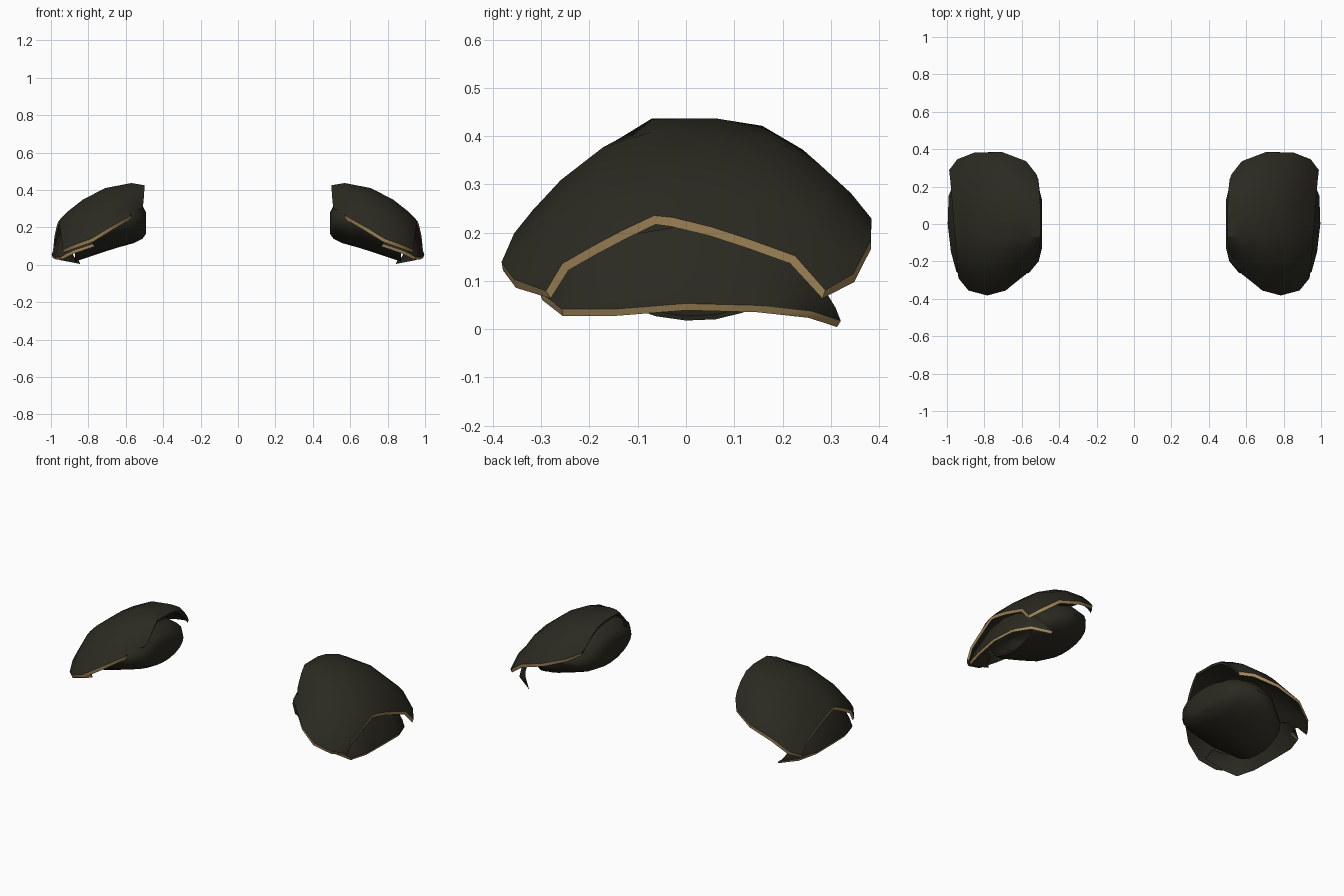
import bpy
import bmesh
import math
from mathutils import Vector

cube = bpy.data.objects.get("Cube")
if cube:
    bpy.data.objects.remove(cube, do_unlink=True)


def material(name, rgb):
    m = bpy.data.materials.new(name)
    m.use_nodes = True
    m.diffuse_color = (*rgb, 1)
    bsdf = m.node_tree.nodes["Principled BSDF"]
    bsdf.inputs["Base Color"].default_value = (*rgb, 1)
    bsdf.inputs["Roughness"].default_value = 0.7
    return m


DARK = material("dark olive metal", (0.024, 0.023, 0.015))
GOLD = material("dull gold trim", (0.36, 0.24, 0.10))
PIVOT = Vector((0.7, 0, 0.12))


def plate(name, rows, thickness, chamfer, gold_rim, closed=False):
    """Loft rows of points into a thick plate, mirrored to the other shoulder.
    gold_rim(row_a, row_b) tells which rim edges get a gold chamfer."""
    bm = bmesh.new()
    grid = [[bm.verts.new(p) for p in row] for row in rows]
    row_of = {v: r for r, row in enumerate(grid) for v in row}
    for a, b in zip(grid, grid[1:]):
        n = len(a)
        for i in range(n if closed else n - 1):
            j = (i + 1) % n
            bm.faces.new((a[i], a[j], b[j], b[i]))
    if closed:
        bm.faces.new(grid[-1])
    bm.normal_update()
    # Make the outside face away from the shoulder
    facing = sum(f.normal.dot(f.calc_center_median() - PIVOT) * f.calc_area()
                 for f in bm.faces)
    if facing < 0:
        bmesh.ops.reverse_faces(bm, faces=bm.faces[:])
    bm.normal_update()

    # Rim edges, and the direction in which the plate ends at each rim vertex
    outside = bm.faces[:]
    rim = []
    ends = {v: Vector() for v in row_of}
    for e in bm.edges:
        if e.is_boundary:
            loop = e.link_loops[0]
            a, b = loop.vert, loop.link_loop_next.vert
            gold = gold_rim(row_of[a], row_of[b])
            rim.append((a, b, gold))
            if gold:
                out = (b.co - a.co).normalized().cross(loop.face.normal)
                ends[a] += out
                ends[b] += out

    # Inside surface and rim; the outside stops short to leave the chamfer
    inner = {}
    for v, out in ends.items():
        inner[v] = bm.verts.new(v.co - v.normal * thickness)
        if out.length > 0:
            v.co -= out.normalized() * chamfer
    for f in outside:
        bm.faces.new([inner[v] for v in reversed(f.verts)])
    for a, b, gold in rim:
        bm.faces.new((b, a, inner[a], inner[b])).material_index = int(gold)

    me = bpy.data.meshes.new(name)
    bm.to_mesh(me)
    bm.free()
    me.materials.append(DARK)
    me.materials.append(GOLD)
    ob = bpy.data.objects.new(name, me)
    bpy.context.collection.objects.link(ob)
    bpy.ops.object.select_all(action="DESELECT")
    ob.select_set(True)
    bpy.context.view_layer.objects.active = ob
    bpy.ops.object.shade_smooth_by_angle(angle=math.radians(35))
    mirror = ob.modifiers.new("other_shoulder", "MIRROR")
    mirror.use_mirror_merge = False


# Upper plate: crown (x, z), front edge, back edge, fullness front and back
stations = [
    ((.50, .425), (.512, -.165, .285), (.515, .268, .285), 1.2, 2.2),
    ((.57, .437), (.57, -.27, .25), (.57, .34, .262), 1.4, 2.3),
    ((.71, .410), (.68, -.362, .19), (.70, .392, .22), 1.8, 2.4),
    ((.83, .348), (.78, -.39, .13), (.85, .392, .175), 1.9, 2.3),
    ((.91, .285), (.885, -.362, .092), (.945, .355, .105), 2.1, 2.0),
]
STEPS = (0, .35, .65, .85, 1)


def flank(crown, y0, edge, power):
    """Points falling from the crown to an edge."""
    (xc, zc), (xe, ye, ze) = crown, edge
    return [Vector((xc + (xe - xc) * t * t, y0 + (ye - y0) * t,
                    zc + (ze - zc) * t ** power)) for t in STEPS]


rows = []
for crown, front, back, pf, pb in stations:
    rows.append(flank(crown, -.07, front, pf)[::-1] + flank(crown, .06, back, pb))

# Angular arch at the outer end of the upper plate
arch = [(-.288, .068), (-.25, .128), (-.19, .162), (-.13, .194), (-.065, .226),
        (-.03, .222), (.05, .202), (.13, .176), (.22, .144), (.288, .07)]
rows.append([Vector((.972 + .08 * y - .1 * max(0, -y - .24), y, z)) for y, z in arch])
plate("upper_plate", rows, 0.014, 0.013, lambda a, b: a + b > 0)

# Lower plate: hangs under the outer arch of the upper plate
bottom = [(.77, -.32, .10), (.88, -.305, .063), (.95, -.26, .03), (.982, -.15, .03),
          (1, 0, .042), (.995, .15, .038), (.95, .26, .025), (.85, .32, .005)]
top = [(.79, -.28, .15), (.87, -.26, .14), (.91, -.22, .15), (.92, -.12, .195),
       (.92, 0, .215), (.92, .12, .195), (.92, .22, .145), (.90, .285, .085)]
bottom = [Vector(p) for p in bottom]
top = [Vector(p) for p in top]
middle = []
for a, b in zip(bottom, top):
    m = (a + b) / 2
    out = Vector((m.x - PIVOT.x, m.y * .6, 0)).normalized()
    middle.append(m + out * .01)
plate("lower_plate", [bottom, middle, top], 0.009, 0.012, lambda a, b: a + b == 0)

# Shoulder cup: bowl that opens outwards to the arm and is closed on the inside
SIDES = 20
profile = [  # x, half width, bottom, top
    (.87, .20, .018, .25), (.75, .28, .058, .325), (.65, .29, .09, .355),
    (.56, .26, .115, .345), (.51, .20, .14, .315), (.492, .13, .165, .28),
]
rings = []
for x, half, low, high in profile:
    ring = []
    for i in range(SIDES):
        a = math.tau * i / SIDES
        y = half * math.sin(a)
        ring.append((x, y, (low + high) / 2 + (high - low) / 2 * math.cos(a) - .05 * y))
    rings.append(ring)
plate("shoulder_cup", rings, 0.01, 0, lambda a, b: False, closed=True)
